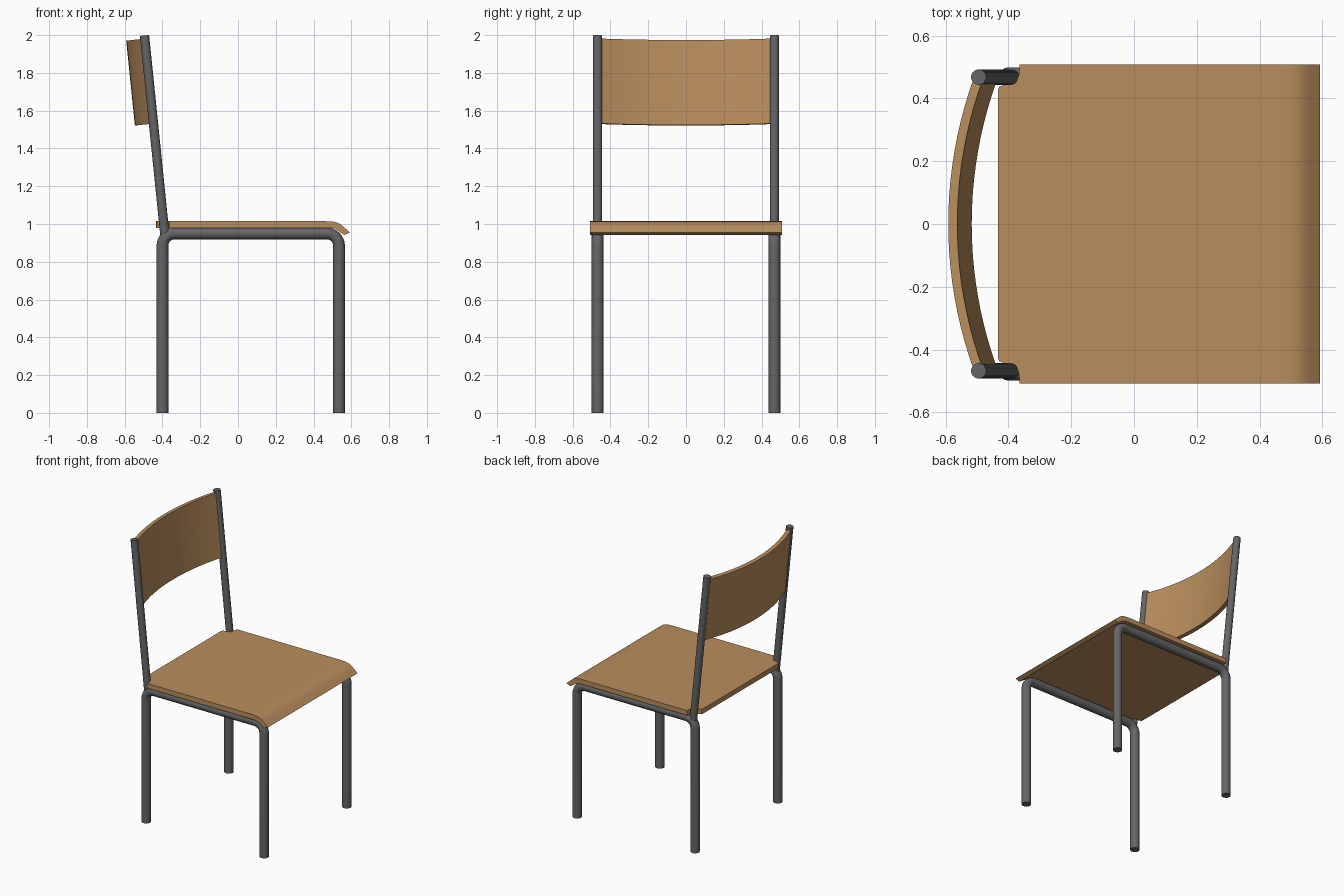
import bpy, bmesh, math
from mathutils import Vector

if "Cube" in bpy.data.objects:
    bpy.data.objects.remove(bpy.data.objects["Cube"])


def material(name, rgb):
    m = bpy.data.materials.new(name)
    m.diffuse_color = (*rgb, 1)
    m.use_nodes = True
    m.node_tree.nodes["Principled BSDF"].inputs["Base Color"].default_value = m.diffuse_color
    return m


WOOD = material("warm wood", (0.49, 0.27, 0.11))
METAL = material("dark grey metal", (0.13, 0.13, 0.135))


def loft(name, rings, mat):
    """Skin closed rings of equal length and cap both ends."""
    bm = bmesh.new()
    vr = [[bm.verts.new(p) for p in ring] for ring in rings]
    n = len(vr[0])
    for a, b in zip(vr, vr[1:]):
        for i in range(n):
            j = (i + 1) % n
            bm.faces.new((a[i], a[j], b[j], b[i]))
    bm.faces.new(vr[0])
    bm.faces.new(vr[-1])
    bmesh.ops.recalc_face_normals(bm, faces=bm.faces)
    me = bpy.data.meshes.new(name)
    bm.to_mesh(me)
    bm.free()
    me.materials.append(mat)
    ob = bpy.data.objects.new(name, me)
    bpy.context.collection.objects.link(ob)
    bpy.ops.object.select_all(action='DESELECT')
    ob.select_set(True)
    bpy.context.view_layer.objects.active = ob
    bpy.ops.object.shade_smooth_by_angle(angle=math.radians(35))
    return ob


def tube(name, path, y, r, sides=20):
    """Round tube along an (x, z) path lying in a plane of constant y."""
    pts = [Vector(p) for p in path]
    rings = []
    for i, p in enumerate(pts):
        d = (pts[min(i + 1, len(pts) - 1)] - pts[max(i - 1, 0)]).normalized()
        ring = []
        for k in range(sides):
            a = 2 * math.pi * k / sides
            u = r * math.cos(a)
            ring.append((p.x - d.y * u, y + r * math.sin(a), p.y + d.x * u))
        rings.append(ring)
    return loft(name, rings, METAL)


def bend(cx, cz, r, a0, a1, n=8):
    angles = [math.radians(a0 + (a1 - a0) * i / n) for i in range(n + 1)]
    return [(cx + r * math.cos(a), cz + r * math.sin(a)) for a in angles]


# Side frames: rear leg, seat rail and front leg in one bent tube, plus upright
REAR, FRONT, RAIL, B = -0.40, 0.535, 0.95, 0.065
leg_path = ([(REAR, 0)] + bend(REAR + B, RAIL - B, B, 180, 90)
            + bend(FRONT - B, RAIL - B, B, 90, 0) + [(FRONT, 0)])
for side, y in (("left", 0.468), ("right", -0.468)):
    tube(side + "_leg_frame", leg_path, y, 0.031)
    tube(side + "_back_upright", [(-0.386, 0.93), (-0.495, 1.998)], y, 0.0245)

# Seat sections: top x, top z, bottom x, bottom z, half width
T, U = 1.015, 0.98
sections = [(x, T, x, U, w) for x, w in (
    (-0.433, 0.430), (-0.428, 0.438), (-0.415, 0.443), (-0.395, 0.446),
    (-0.380, 0.453), (-0.370, 0.465), (-0.366, 0.480), (-0.365, 0.508))]
sections += [(x, z, bx, bz, 0.508) for x, z, bx, bz in (
    (0.46, T, 0.46, U), (0.50, 1.013, 0.492, 0.979), (0.525, 1.007, 0.512, 0.975),
    (0.545, 0.997, 0.526, 0.967), (0.56, 0.984, 0.54, 0.957),
    (0.593, 0.955, 0.562, 0.942))]
loft("seat", [[(x, -w, z), (x, w, z), (bx, w, bz), (bx, -w, bz)]
              for x, z, bx, bz, w in sections], WOOD)

# Backrest: bowed panel, leaning back with the uprights
HALF, SAG, THICK, N = 0.464, 0.082, 0.029, 20
R = (HALF ** 2 + SAG ** 2) / (2 * SAG)
amax = math.asin(HALF / R)
lean = math.atan(0.102)
c, s = math.cos(lean), math.sin(lean)
rings = []
for i in range(N + 1):
    a = amax * (2 * i / N - 1)
    ring = []
    for off, h in ((0.5, 0), (0.5, 0.452), (-0.5, 0.452), (-0.5, 0)):
        rad = R + off * THICK
        u = -(rad * math.cos(a) - R * math.cos(amax))
        ring.append((-0.450 + u * c - h * s, rad * math.sin(a), 1.531 + u * s + h * c))
    rings.append(ring)
loft("backrest", rings, WOOD)
